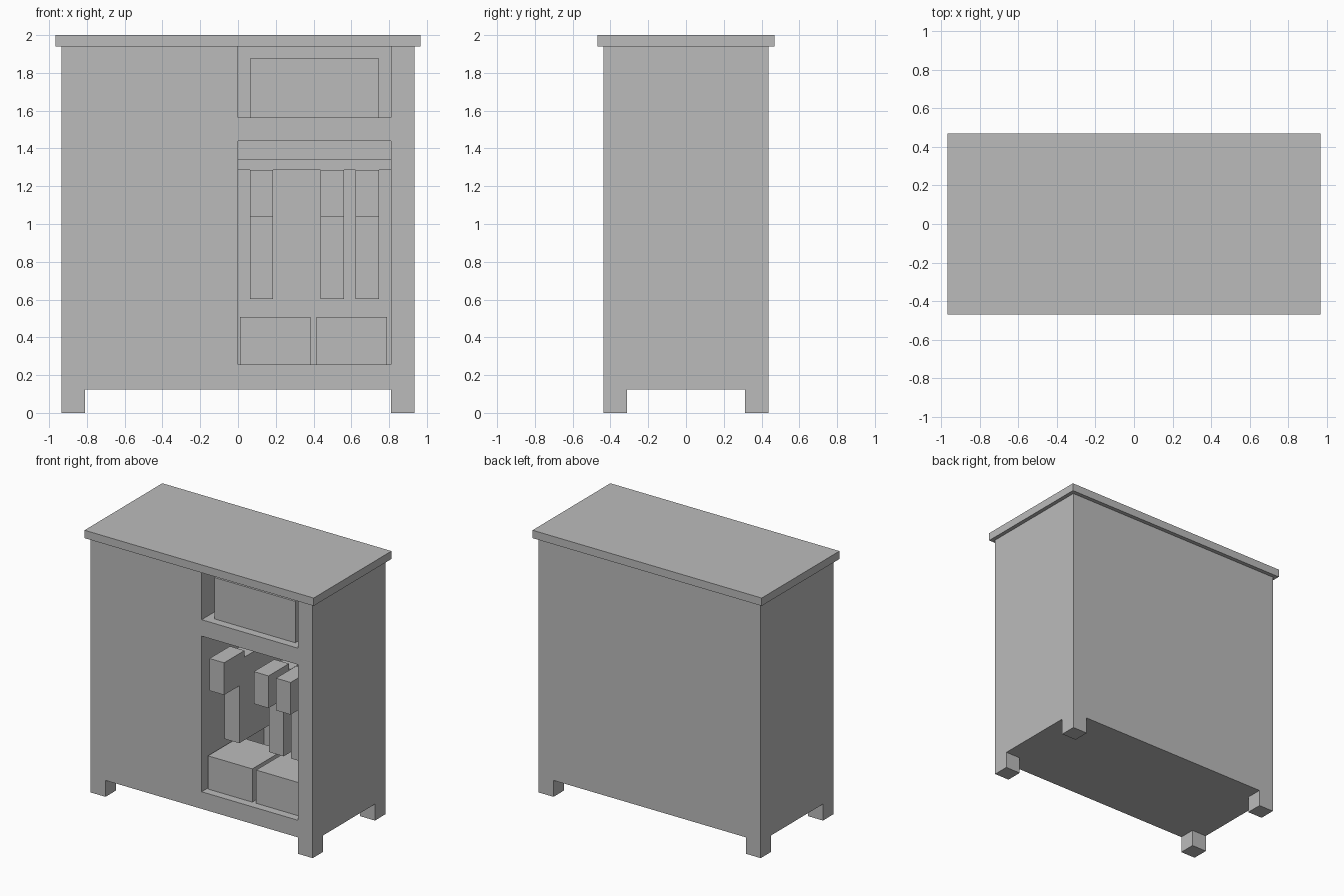
import bpy, bmesh

if "Cube" in bpy.data.objects:
    bpy.data.objects.remove(bpy.data.objects["Cube"])

grey = bpy.data.materials.new("plain grey")
grey.diffuse_color = (0.5, 0.5, 0.5, 1)
grey.use_nodes = True
grey.node_tree.nodes["Principled BSDF"].inputs["Base Color"].default_value = grey.diffuse_color


def finish(bm, name):
    bmesh.ops.recalc_face_normals(bm, faces=bm.faces)
    mesh = bpy.data.meshes.new(name)
    bm.to_mesh(mesh)
    bm.free()
    mesh.materials.append(grey)
    obj = bpy.data.objects.new(name, mesh)
    bpy.context.collection.objects.link(obj)
    return obj


def box(name, x0, x1, y0, y1, z0, z1):
    bm = bmesh.new()
    bmesh.ops.create_cube(bm, size=1)
    for v in bm.verts:
        v.co = (x1 if v.co.x > 0 else x0,
                y1 if v.co.y > 0 else y0,
                z1 if v.co.z > 0 else z0)
    return finish(bm, name)


def extrude_x(name, profile, x0, x1):
    """Extrude a (y, z) outline along x."""
    bm = bmesh.new()
    face = bm.faces.new([bm.verts.new((x0, y, z)) for y, z in profile])
    ext = bmesh.ops.extrude_face_region(bm, geom=[face])
    verts = [g for g in ext["geom"] if isinstance(g, bmesh.types.BMVert)]
    bmesh.ops.translate(bm, verts=verts, vec=(x1 - x0, 0, 0))
    return finish(bm, name)


W, D = 0.935, 0.437          # body half width and half depth
IX, IY = 0.81, 0.312         # inner faces of the walls
BASE, TOP = 0.125, 1.94

# cabinet top
box("cabinet_top", -0.965, 0.965, -0.468, 0.468, TOP, 2.0)

# body: closed left half, right wall, back, floor and shelf
box("closed_cupboard", -W, 0, -D, D, BASE, TOP)
box("right_wall", IX, W, -D, D, BASE, TOP)
box("back_panel", 0, IX, IY, D, BASE, TOP)
box("cabinet_floor", 0, IX, -D, IY, BASE, 0.255)
box("middle_shelf", 0, IX, -D, IY, 1.44, 1.565)

# four square feet
for sx, side in ((-1, "left"), (1, "right")):
    for sy, end in ((-1, "front"), (1, "back")):
        xs = sorted((sx * IX, sx * W))
        ys = sorted((sy * IY, sy * D))
        box(f"{end}_{side}_foot", *xs, *ys, 0, BASE)

# storage boxes above and below
box("upper_box", 0.065, 0.745, -0.375, 0.25, 1.565, 1.88)
box("lower_box_left", 0.01, 0.383, -0.375, 0.0, 0.255, 0.508)
box("lower_box_right", 0.416, 0.788, -0.375, 0.0, 0.255, 0.508)

# hanging rail
MID = -0.0625
box("hanging_rail", 0, IX, MID - 0.031, MID + 0.031, 1.285, 1.345)

# hanging shirts: sleeves above, body below, neck notch on top
half = [(0.125, 1.235), (0.125, 1.285), (0.37, 1.285),
        (0.37, 1.04), (0.1875, 1.04), (0.1875, 0.603)]
outline = [(MID + y, z) for y, z in half] + [(MID - y, z) for y, z in reversed(half)]
for i, (x0, x1) in enumerate(((0.063, 0.186), (0.436, 0.56), (0.623, 0.746))):
    extrude_x(f"shirt_{i + 1}", outline, x0, x1)
